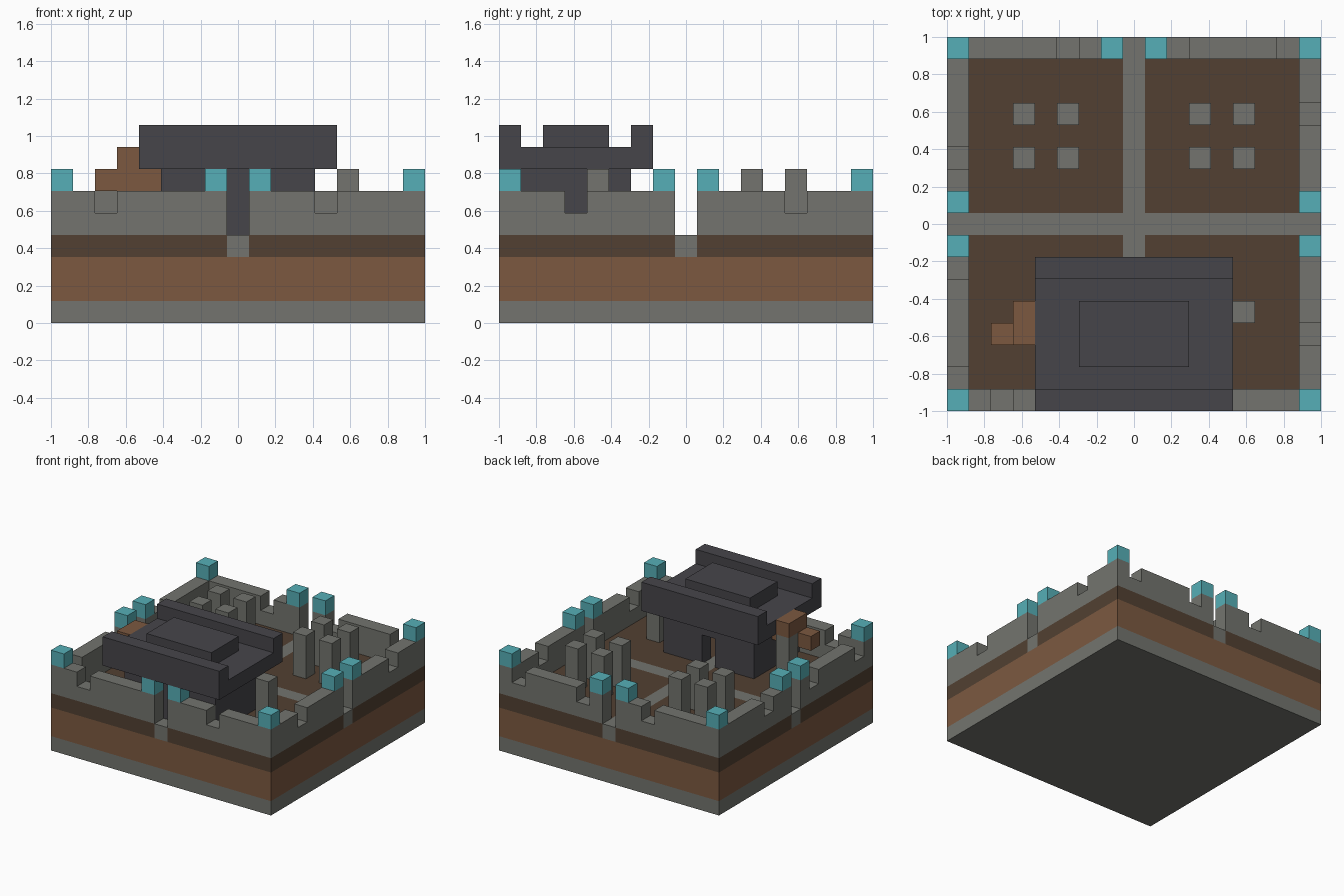
import bpy, bmesh
from mathutils import Vector

cube = bpy.data.objects.get("Cube")
if cube:
    bpy.data.objects.remove(cube, do_unlink=True)

N = 17            # blocks along each side
U = 2 / N         # block size
MID, END = N // 2, N - 1


def material(name, rgb):
    lin = [((c / 255 + 0.055) / 1.055) ** 2.4 for c in rgb] + [1]
    m = bpy.data.materials.new(name)
    m.use_nodes = True
    m.diffuse_color = lin
    m.node_tree.nodes["Principled BSDF"].inputs["Base Color"].default_value = lin
    return m


STONE = material("grey stone", (115, 116, 110))
DIRT = material("brown dirt", (124, 89, 64))
SOIL = material("dark soil", (82, 64, 50))
SLATE = material("dark slate", (70, 69, 74))
CRYSTAL = material("teal crystal", (86, 175, 183))


def cells(x0, x1, y0, y1, z0, z1):
    """Block cells of a box; end indices are exclusive."""
    return {(x, y, z) for x in range(x0, x1) for y in range(y0, y1) for z in range(z0, z1)}


def build(name, mat, solid):
    """Skin a set of block cells with only its exposed faces."""
    bm = bmesh.new()
    corners = {}

    def vert(p):
        if p not in corners:
            corners[p] = bm.verts.new((p[0] * U - 1, p[1] * U - 1, p[2] * U))
        return corners[p]

    for c in sorted(solid):
        for axis in range(3):
            for side in (0, 1):
                near = list(c)
                near[axis] += 2 * side - 1
                if tuple(near) in solid:
                    continue
                a, b = (axis + 1) % 3, (axis + 2) % 3
                ring = []
                for da, db in ((0, 0), (1, 0), (1, 1), (0, 1)):
                    p = list(c)
                    p[axis] += side
                    p[a] += da
                    p[b] += db
                    ring.append(vert(tuple(p)))
                bm.faces.new(ring if side else ring[::-1])
    bmesh.ops.dissolve_limit(bm, angle_limit=0.01, verts=bm.verts[:], edges=bm.edges[:])
    me = bpy.data.meshes.new(name)
    bm.to_mesh(me)
    bm.free()
    me.materials.append(mat)
    ob = bpy.data.objects.new(name, me)
    bpy.context.scene.collection.objects.link(ob)
    return ob


# Ground layers
build("stone_base", STONE, cells(0, N, 0, N, 0, 1))
build("dirt_layer", DIRT, cells(0, N, 0, N, 1, 3))
path = cells(MID, MID + 1, 0, N, 3, 4) | cells(0, N, MID, MID + 1, 3, 4)
build("crossing_paths", STONE, path)
halves = ((0, MID), (MID + 1, N))
for i, (x0, x1) in enumerate(halves):
    for j, (y0, y1) in enumerate(halves):
        build(f"soil_bed_{2 * i + j + 1}", SOIL, cells(x0, x1, y0, y1, 3, 4))

# Perimeter walls, open at the paths and notched along the top
wall = cells(0, N, 0, N, 4, 6) - cells(1, END, 1, END, 4, 6)
wall -= cells(MID, MID + 1, 0, N, 4, 6) | cells(0, N, MID, MID + 1, 4, 6)
wall -= {(i, 0, 5) for i in (2, 12)}
wall -= {(i, END, 5) for i in (5, 10, 15)}
wall -= {(0, j, 5) for j in (1, 6, 11)}
wall -= {(END, j, 5) for j in (3, 13)}
for i, (x0, x1) in enumerate(halves):
    for j, (y0, y1) in enumerate(halves):
        build(f"corner_wall_{2 * i + j + 1}", STONE, wall & cells(x0, x1, y0, y1, 4, 6))

# Crystal caps at the corners and beside each gateway
spots = {(x, y) for x in (0, END) for y in (0, MID - 1, MID + 1, END)}
spots |= {(y, x) for x, y in spots}
for n, (x, y) in enumerate(sorted(spots), 1):
    build(f"crystal_cap_{n}", CRYSTAL, {(x, y, 6)})

# Stone pillars: two groups of four at the back, one each side of the house
pillars = [(x, y) for x in (3, 5, 11, 13) for y in (11, 13)] + [(3, 4), (13, 4)]
for n, (x, y) in enumerate(pillars, 1):
    build(f"stone_pillar_{n}", STONE, cells(x, x + 1, y, y + 1, 4, 7))

# Hollow house with a doorway towards the crossing
house = cells(5, 12, 1, 6, 4, 7) - cells(6, 11, 2, 5, 4, 7)
build("house_walls", SLATE, house - cells(MID, MID + 1, 5, 6, 4, 6))

# Roof slab with front and back parapets and a raised centre
roof = cells(4, 13, 0, 7, 7, 8) | cells(4, 13, 0, 1, 8, 9) | cells(4, 13, 6, 7, 8, 9)
build("roof", SLATE, roof)
build("roof_centre", SLATE, cells(6, 11, 2, 5, 8, 9))

# Brown blocks stacked beside the house
build("side_blocks", DIRT, cells(2, 5, 3, 4, 6, 7) | cells(3, 4, 3, 5, 7, 8))
